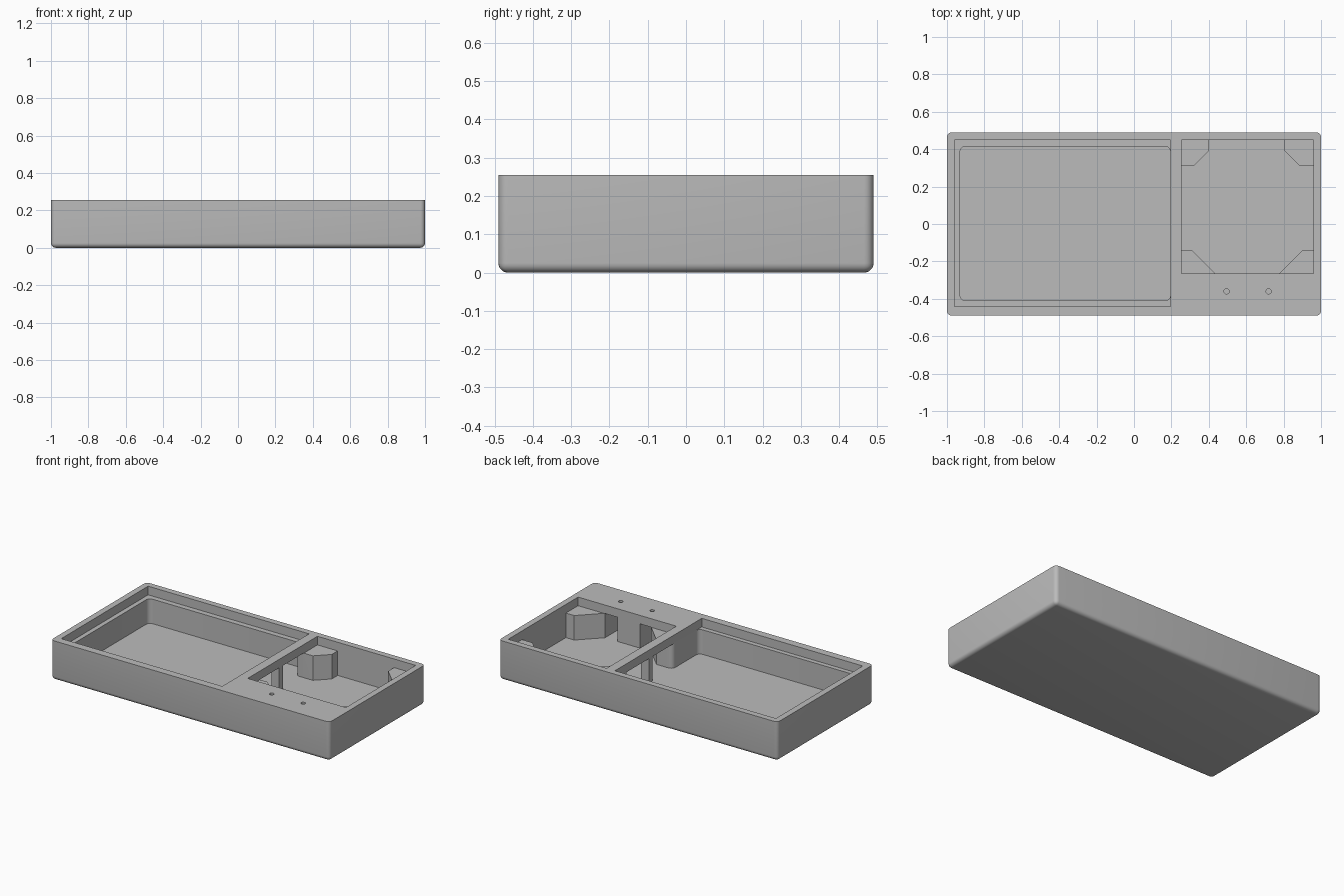
import bpy, bmesh, math

if "Cube" in bpy.data.objects:
    bpy.data.objects.remove(bpy.data.objects["Cube"])

W, D, H = 1.0, 0.49, 0.255      # half width, half depth, height
FLOOR, LEDGE = 0.04, 0.20       # cavity floor and ledge heights

grey = bpy.data.materials.new("case_grey")
grey.diffuse_color = (0.5, 0.5, 0.5, 1)
grey.use_nodes = True
grey.node_tree.nodes["Principled BSDF"].inputs["Base Color"].default_value = grey.diffuse_color


def prism(name, pts, z0, z1):
    """Extrude a plan outline from z0 to z1."""
    bm = bmesh.new()
    face = bm.faces.new([bm.verts.new((x, y, z0)) for x, y in pts])
    ext = bmesh.ops.extrude_face_region(bm, geom=[face])
    for v in ext["geom"]:
        if isinstance(v, bmesh.types.BMVert):
            v.co.z = z1
    bmesh.ops.recalc_face_normals(bm, faces=bm.faces)
    me = bpy.data.meshes.new(name)
    bm.to_mesh(me)
    bm.free()
    me.materials.append(grey)
    ob = bpy.data.objects.new(name, me)
    bpy.context.collection.objects.link(ob)
    return ob


def rect(x0, x1, y0, y1, r=0.0, n=6):
    """Rectangle outline with optional rounded corners."""
    if not r:
        return [(x0, y0), (x1, y0), (x1, y1), (x0, y1)]
    pts = []
    centres = [(x1 - r, y1 - r), (x0 + r, y1 - r), (x0 + r, y0 + r), (x1 - r, y0 + r)]
    for q, (cx, cy) in enumerate(centres):
        for i in range(n + 1):
            a = math.pi / 2 * (q + i / n)
            pts.append((cx + r * math.cos(a), cy + r * math.sin(a)))
    return pts


def arc(cx, cy, r, a0, a1, n=5):
    return [(cx + r * math.cos(math.radians(a0 + (a1 - a0) * i / n)),
             cy + r * math.sin(math.radians(a0 + (a1 - a0) * i / n))) for i in range(n + 1)]


# Outer shell: rounded on the bottom and upright edges, sharp at the rim
case = prism("case", rect(-W, W, -D, D), 0, H)
bm = bmesh.new()
bm.from_mesh(case.data)
edges = [e for e in bm.edges if not all(v.co.z > H - 0.001 for v in e.verts)]
bmesh.ops.bevel(bm, geom=edges, offset=0.025, segments=5, profile=0.5, affect='EDGES')
bm.to_mesh(case.data)
bm.free()

# Lower right cavity: corner posts, two front slots, opening under the divider bar
lower = [(0.15, -0.17)] + arc(0.225, -0.17, 0.03, 180, 90) + [
    (0.31, -0.14), (0.44, -0.27), (0.45, -0.43), (0.52, -0.43),
    (0.52, -0.27), (0.68, -0.27), (0.68, -0.43), (0.77, -0.43),
    (0.77, -0.27), (0.90, -0.14), (0.96, -0.14), (0.96, 0.31),
    (0.885, 0.31), (0.805, 0.39), (0.805, 0.45), (0.40, 0.45),
    (0.40, 0.39), (0.32, 0.31)] + arc(0.225, 0.34, 0.03, 270, 180) + [(0.15, 0.34)]

cutters = [
    prism("left_pocket_cut", rect(-0.93, 0.195, -0.41, 0.415, 0.03), FLOOR, LEDGE),
    prism("left_ledge_cut", rect(-0.96, 0.195, -0.44, 0.45), LEDGE - 0.001, 0.3),
    prism("right_cavity_cut", lower, FLOOR, LEDGE),
    prism("right_opening_cut", rect(0.255, 0.96, -0.265, 0.45), LEDGE - 0.001, 0.3),
]
# Screw holes in the front strip
for x in (0.495, 0.72):
    cutters.append(prism("hole_cut", arc(x, -0.36, 0.014, 0, 345, 23), 0.18, 0.3))

bpy.context.view_layer.objects.active = case
case.select_set(True)
for c in cutters:
    mod = case.modifiers.new("cut", 'BOOLEAN')
    mod.operation = 'DIFFERENCE'
    mod.solver = 'EXACT'
    mod.object = c
    bpy.ops.object.modifier_apply(modifier=mod.name)
    bpy.data.objects.remove(c, do_unlink=True)
bpy.ops.object.shade_smooth_by_angle(angle=math.radians(30))

# Column carrying the middle of the divider bar
prism("divider_column", rect(0.197, 0.253, 0.06, 0.10), FLOOR - 0.01, LEDGE + 0.01)
